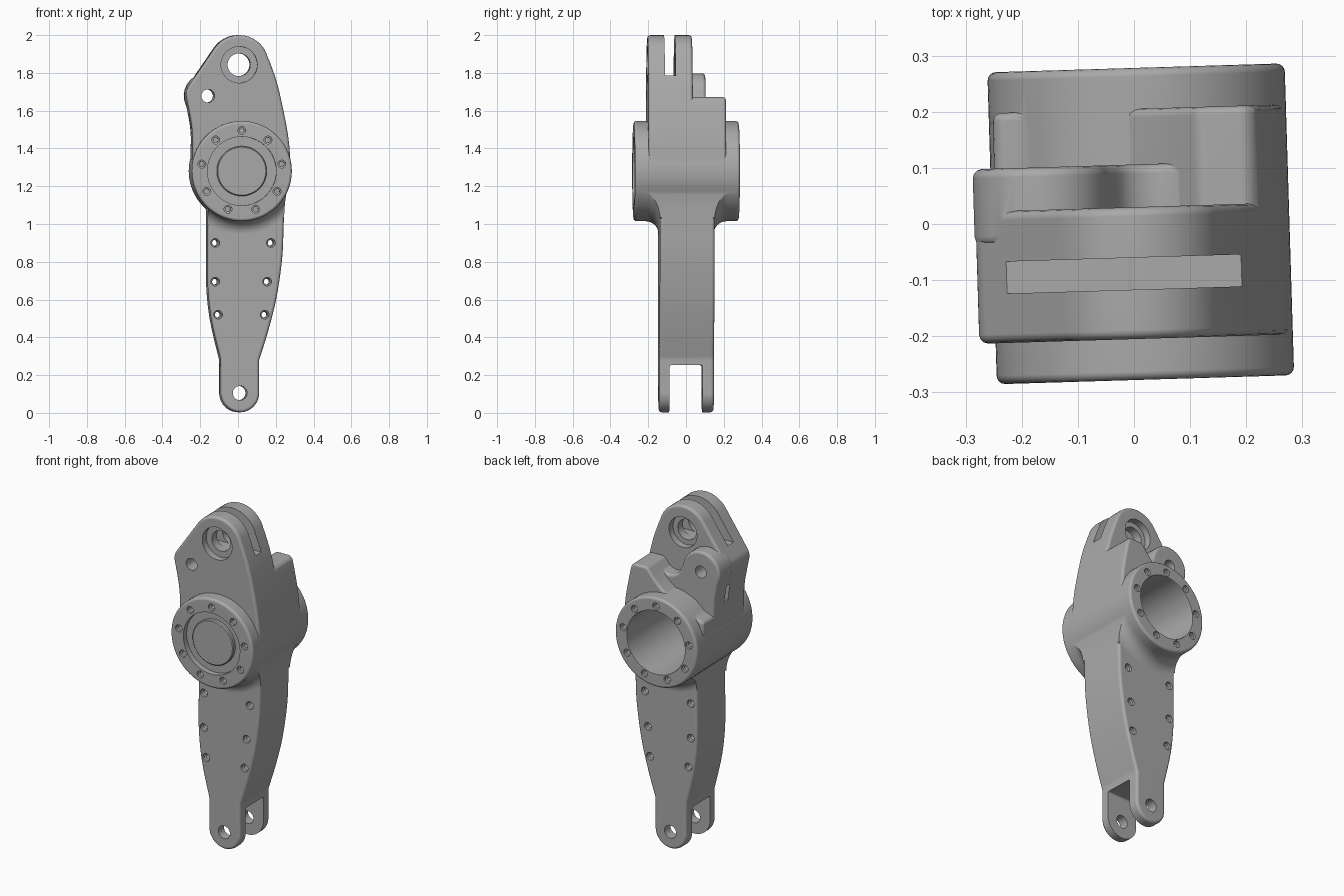
import bpy, bmesh, math
from mathutils import Matrix, Vector

cube = bpy.data.objects.get("Cube")
if cube:
    bpy.data.objects.remove(cube, do_unlink=True)

HUB = (0.012, 1.28)       # hub centre in x, z
PIN = (0.0, 1.843)        # top clevis hole
EAR = (-0.165, 1.678)     # small side ear hole
FORK = (0.006, 0.105)     # lower fork hole


def new_object(name, bm):
    bmesh.ops.recalc_face_normals(bm, faces=bm.faces)
    mesh = bpy.data.meshes.new(name)
    bm.to_mesh(mesh)
    bm.free()
    ob = bpy.data.objects.new(name, mesh)
    bpy.context.collection.objects.link(ob)
    return ob


def bake(ob):
    """Replace the mesh by its evaluated result and drop the modifiers."""
    deps = bpy.context.evaluated_depsgraph_get()
    mesh = bpy.data.meshes.new_from_object(ob.evaluated_get(deps))
    ob.modifiers.clear()
    ob.data = mesh
    return ob


def arc(centre, r, a0, a1, n=14):
    angles = [math.radians(a0 + (a1 - a0) * i / n) for i in range(n + 1)]
    return [(centre[0] + r * math.cos(a), centre[1] + r * math.sin(a)) for a in angles]


def spline(points, n=5):
    """Smooth open curve through the given points."""
    p = [Vector(q) for q in [points[0]] + points + [points[-1]]]
    out = []
    for a, b, c, d in zip(p, p[1:], p[2:], p[3:]):
        for i in range(n):
            t = i / n
            out.append(tuple(0.5 * (2 * b + (c - a) * t + (2 * a - 5 * b + 4 * c - d) * t ** 2
                                    + (3 * b - a - 3 * c + d) * t ** 3)))
    return out + [tuple(points[-1])]


def prism(name, outline, y0, y1, bevel=0.016):
    bm = bmesh.new()
    face = bm.faces.new([bm.verts.new((x, y0, z)) for x, z in outline])
    side = bmesh.ops.extrude_face_region(bm, geom=[face])
    moved = [v for v in side["geom"] if isinstance(v, bmesh.types.BMVert)]
    bmesh.ops.translate(bm, verts=moved, vec=(0, y1 - y0, 0))
    bmesh.ops.remove_doubles(bm, verts=bm.verts, dist=0.0005)
    ob = new_object(name, bm)
    if bevel:
        mod = ob.modifiers.new("round_edges", "BEVEL")
        mod.width, mod.segments = bevel, 3
        mod.limit_method, mod.angle_limit = "ANGLE", math.radians(45)
        bake(ob)
    return ob


def box(name, x, y, z):
    return prism(name, [(x[0], z[0]), (x[1], z[0]), (x[1], z[1]), (x[0], z[1])], y[0], y[1], 0)


def lathe(name, profile, centres, n=64):
    """Turn (radius, y) points around the y axis at every (x, z) centre."""
    bm = bmesh.new()
    for x, z in centres:
        verts = [bm.verts.new((x + r, y, z)) for r, y in profile]
        edges = [bm.edges.new(pair) for pair in zip(verts, verts[1:])]
        bmesh.ops.spin(bm, geom=verts + edges, cent=(x, 0, z), axis=(0, 1, 0),
                       angle=math.tau, steps=n)
    bmesh.ops.remove_doubles(bm, verts=bm.verts, dist=0.0001)
    return new_object(name, bm)


def hole(name, r, y0, y1, centres, n=24):
    return lathe(name, [(0, y0), (r, y0), (r, y1), (0, y1)], centres, n)


def combine(base, other, op):
    mod = base.modifiers.new("combine", "BOOLEAN")
    mod.operation, mod.object, mod.solver = op, other, "EXACT"
    bake(base)
    bpy.data.objects.remove(other, do_unlink=True)
    return base


# Shared side curves of the upper body
low = [(-0.12, 1.2), (0.15, 1.2)]
right_low = [(0.274, 1.3), (0.262, 1.45), (0.235, 1.6)]
left_edge = spline([(-0.268, 1.61), (-0.252, 1.52), (-0.246, 1.43), (-0.246, 1.34)])

# Lower arm with rounded fork end
arm_outline = (arc(FORK, 0.102, 180, 360, 20)
               + spline([(0.108, 0.28), (0.155, 0.43), (0.2, 0.61), (0.23, 0.82),
                         (0.238, 1.0), (0.245, 1.12), (0.265, 1.26)])
               + spline([(-0.165, 1.26), (-0.165, 0.9), (-0.165, 0.68), (-0.145, 0.49),
                         (-0.096, 0.28)]))
arm = prism("link_arm", arm_outline, -0.145, 0.145)

# Fillet between hub and arm, trimmed to the arm outline
curve = [(0.335 + r, 0.215 + y) for r, y in
         [(px, pz) for px, pz in arc((0, 0), 0.07, 180, 270, 6)]]
flare_half = [(r, y) for r, y in curve]
flare = lathe("hub_fillet", [(0, -0.215)] + [(r, -y) for r, y in flare_half]
              + [(r, y) for r, y in reversed(flare_half)] + [(0, 0.215)], [HUB])
combine(flare, prism("fillet_trim", arm_outline, -0.25, 0.25, 0), "INTERSECT")
combine(arm, flare, "UNION")

# Upper clevis body
clevis = prism("clevis", low + spline(right_low + [(0.2, 1.75), (0.16, 1.865)])
               + arc(PIN, 0.157, 14, 147) + arc((-0.205, 1.685), 0.077, 147, 188, 6)
               + left_edge, -0.205, 0.03)
combine(clevis, box("clevis_slot", (-0.4, 0.4), (-0.117, -0.06), (1.785, 2.2)), "DIFFERENCE")
combine(arm, clevis, "UNION")

# Side ear behind the clevis
ear = prism("ear", low + [(0.18, 1.45), (0.18, 1.64)]
            + spline([(0.12, 1.65), (0.05, 1.612), (-0.01, 1.63), (-0.045, 1.69)])
            + arc(EAR, 0.12, 15, 188) + left_edge, -0.03, 0.106)
combine(arm, ear, "UNION")

# Rear shoulder with sweeping upper edge
shoulder = prism("shoulder", low + spline(right_low + [(0.222, 1.655)])
                 + [(0.207, 1.672)]
                 + spline([(0.12, 1.672), (0.05, 1.59), (-0.04, 1.52), (-0.14, 1.475),
                           (-0.246, 1.43)]) + [(-0.246, 1.34)], -0.05, 0.205)
combine(arm, shoulder, "UNION")

# Hub drum with rounded rims
rim = arc((0.25, 0.263), 0.015, 0, 90, 4)
drum = lathe("hub_drum", [(0, -0.278)] + [(r, -y) for r, y in reversed(rim)]
             + rim + [(0, 0.278)], [HUB], 96)
combine(arm, drum, "UNION")

# Rear bore, front recess and its raised cap
combine(arm, lathe("rear_bore", [(0, -0.19), (0.185, -0.19), (0.185, 0.272), (0.197, 0.3),
                                 (0, 0.3)], [HUB], 96), "DIFFERENCE")
combine(arm, hole("front_recess", 0.182, -0.32, -0.245, [HUB], 96), "DIFFERENCE")
combine(arm, lathe("front_cap", [(0, -0.268), (0.127, -0.268), (0.132, -0.263),
                                 (0.132, -0.23), (0, -0.23)], [HUB], 96), "UNION")

# Bolt circle on both hub faces
bolts = [(HUB[0] + 0.215 * math.cos(math.radians(90 + 40 * i)),
          HUB[1] + 0.215 * math.sin(math.radians(90 + 40 * i))) for i in range(9)]
for s in (-1, 1):
    combine(arm, lathe("bolt_holes", [(0, s * 0.32), (0.021, s * 0.32), (0.021, s * 0.265),
                                      (0.013, s * 0.262), (0.013, s * 0.235), (0, s * 0.235)],
                       bolts, 16), "DIFFERENCE")

# Countersunk screw holes through the arm
screws = [(-0.125, 0.9), (-0.125, 0.695), (-0.11, 0.52),
          (0.17, 0.9), (0.15, 0.695), (0.137, 0.52)]
combine(arm, lathe("screw_holes", [(0, -0.2), (0.023, -0.2), (0.023, -0.13), (0.016, -0.125),
                                   (0.016, 0.125), (0.023, 0.13), (0.023, 0.2), (0, 0.2)],
                   screws, 16), "DIFFERENCE")

# Clevis bore with counterbores, ear hole, side pocket
combine(arm, lathe("pin_bore", [(0, -0.3), (0.096, -0.3), (0.096, -0.165), (0.06, -0.165),
                                (0.06, -0.01), (0.09, -0.01), (0.09, 0.3), (0, 0.3)],
                   [PIN], 48), "DIFFERENCE")
combine(arm, hole("ear_hole", 0.035, -0.3, 0.3, [EAR]), "DIFFERENCE")
combine(arm, box("side_pocket", (-0.3, -0.225), (-0.035, 0.0), (1.48, 1.58)), "DIFFERENCE")

# Fork gap and fork pin hole
gap = prism("fork_gap", [(-0.3, -0.2), (0.3, -0.2), (0.3, 0.253), (-0.3, 0.253)],
            -0.09, 0.085, 0.01)
combine(arm, gap, "DIFFERENCE")
combine(arm, hole("fork_hole", 0.038, -0.3, 0.3, [FORK]), "DIFFERENCE")

# Slight turn about the upright axis, then finish
arm.data.transform(Matrix.Rotation(math.radians(1.75), 4, "Z"))
grey = bpy.data.materials.new("machined_grey")
grey.use_nodes = True
grey.diffuse_color = (0.4, 0.4, 0.4, 1)
grey.node_tree.nodes["Principled BSDF"].inputs["Base Color"].default_value = (0.4, 0.4, 0.4, 1)
arm.data.materials.clear()
arm.data.materials.append(grey)
for poly in arm.data.polygons:
    poly.material_index = 0
    poly.use_smooth = True
arm.data.set_sharp_from_angle(angle=math.radians(35))
normals = arm.modifiers.new("clean_shading", "WEIGHTED_NORMAL")
normals.keep_sharp = True
